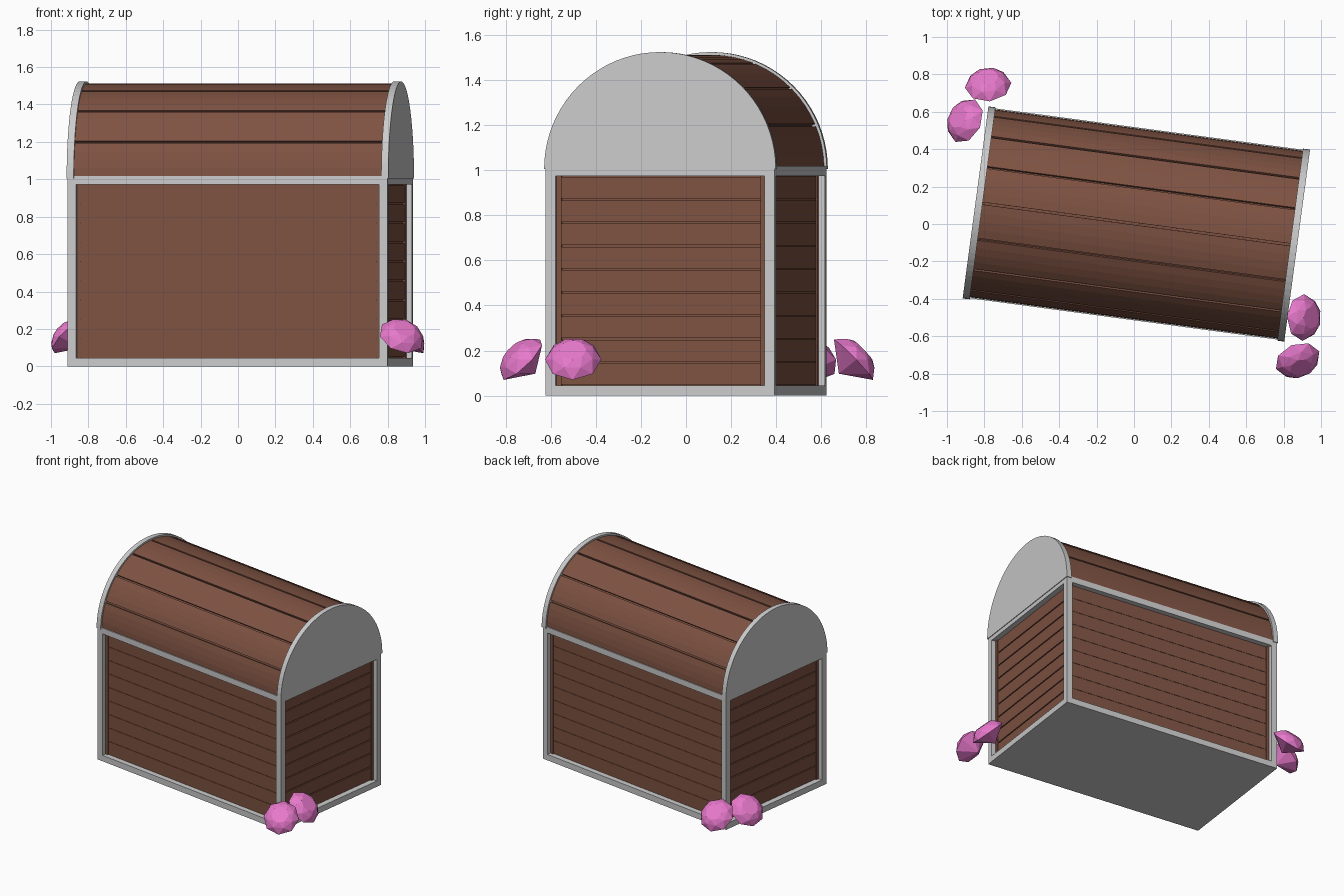
import bpy, bmesh, math
from mathutils import Matrix, Vector

if "Cube" in bpy.data.objects:
    bpy.data.objects.remove(bpy.data.objects["Cube"])

L, D = 1.725, 1.024          # chest length and depth
B = 0.045                    # frame bar thickness
TOP = 1.018                  # top of the box
LID_Z = 1.005                # base of the arched lid
TURN = Matrix.Translation((0.0125, 0, 0)) @ Matrix.Rotation(math.radians(-7.65), 4, 'Z')


def material(name, rgb):
    m = bpy.data.materials.new(name)
    m.diffuse_color = (*rgb, 1)
    m.use_nodes = True
    m.node_tree.nodes["Principled BSDF"].inputs["Base Color"].default_value = m.diffuse_color
    return m


wood = material("wood", (0.21, 0.085, 0.055))
pink = material("crystal_pink", (0.8, 0.19, 0.6))


def finish(name, bm, mat=None, matrix=TURN):
    bmesh.ops.recalc_face_normals(bm, faces=bm.faces)
    me = bpy.data.meshes.new(name)
    bm.to_mesh(me)
    bm.free()
    if mat:
        me.materials.append(mat)
    ob = bpy.data.objects.new(name, me)
    ob.matrix_world = matrix
    bpy.context.collection.objects.link(ob)
    return ob


def box(bm, x0, x1, y0, y1, z0, z1):
    m = Matrix.Translation(((x0 + x1) / 2, (y0 + y1) / 2, (z0 + z1) / 2)) \
        @ Matrix.Diagonal((x1 - x0, y1 - y0, z1 - z0, 1))
    bmesh.ops.create_cube(bm, size=1, matrix=m)


def extrude_x(bm, profile, x0, x1):
    """Sweep a closed (y, z) profile along x."""
    face = bm.faces.new([bm.verts.new((x0, y, z)) for y, z in profile])
    ext = bmesh.ops.extrude_face_region(bm, geom=[face], use_keep_orig=True)
    verts = [v for v in ext["geom"] if isinstance(v, bmesh.types.BMVert)]
    bmesh.ops.translate(bm, verts=verts, vec=(x1 - x0, 0, 0))


def arc(r, a0, a1, n):
    return [(r * math.cos(a0 + (a1 - a0) * i / n),
             LID_Z + r * math.sin(a0 + (a1 - a0) * i / n)) for i in range(n + 1)]


hx, hy = L / 2, D / 2

# Grey frame: four posts, top rails and bottom rails
bm = bmesh.new()
for s in (-1, 1):
    xs = sorted((s * hx, s * (hx - B)))
    ys = sorted((s * hy, s * (hy - B)))
    for t in (-1, 1):
        box(bm, *xs, *sorted((t * hy, t * (hy - B))), 0, TOP)
    for z0, z1 in ((0, B), (TOP - B, TOP)):
        box(bm, -hx + B, hx - B, *ys, z0, z1)
        box(bm, *xs, -hy + B, hy - B, z0, z1)
finish("frame", bm)

# Flat base
bm = bmesh.new()
box(bm, -hx + B, hx - B, -hy + B, hy - B, 0, 0.04)
finish("base", bm)

# Wooden walls: stacked planks in front of a backing board
ROWS = 9
z_low, z_high = B, TOP - B
step = (z_high - z_low) / ROWS
for name, axis, s in (("front_wall", 'y', -1), ("back_wall", 'y', 1),
                      ("left_wall", 'x', -1), ("right_wall", 'x', 1)):
    bm = bmesh.new()
    long_side = axis == 'y'
    half = hy if long_side else hx
    groove, gap = (0.003, 0.004) if long_side else (0.01, 0.008)
    outer = half - 0.037

    def slab(d0, d1, z0, z1):
        d = sorted((s * d0, s * d1))
        if long_side:
            box(bm, -hx + 0.03, hx - 0.03, *d, z0, z1)
        else:
            box(bm, *d, -hy + 0.03, hy - 0.03, z0, z1)

    slab(outer - 0.03, outer - groove, z_low, z_high)
    for i in range(ROWS):
        slab(outer - groove - 0.005, outer, z_low + i * step + gap / 2,
             z_low + (i + 1) * step - gap / 2)
    finish(name, bm, wood)

# Arched lid: eight curved planks over a recessed core
bm = bmesh.new()
cx = hx - 0.02
extrude_x(bm, arc(0.49, 0, math.pi, 32), -cx, cx)
PLANKS = 8
for i in range(PLANKS):
    a0 = math.pi * i / PLANKS + 0.012
    a1 = math.pi * (i + 1) / PLANKS - 0.012
    extrude_x(bm, arc(0.506, a0, a1, 4) + arc(0.48, a1, a0, 4), -cx, cx)
finish("lid_planks", bm, wood)

# Grey half-round ends of the lid
for name, s in (("lid_end_left", -1), ("lid_end_right", 1)):
    bm = bmesh.new()
    extrude_x(bm, arc(0.518, 0, math.pi, 40), s * (hx + 0.005), s * (hx - 0.033))
    finish(name, bm)


# Faceted crystals at two opposite corners
def crystal(name, x, y, azimuth):
    a, e = math.radians(azimuth), math.radians(44)
    axis = Vector((math.cos(a) * math.cos(e), math.sin(a) * math.cos(e), math.sin(e)))
    bm = bmesh.new()
    n = 8
    for r, z, off in ((0.125, 0, 0), (0.095, 0.04, 0.5), (0.06, 0.06, 0)):
        for i in range(n):
            t = 2 * math.pi * (i + off) / n
            bm.verts.new((r * math.cos(t), r * math.sin(t), z))
    bm.verts.new((0, 0, -0.09))
    bmesh.ops.convex_hull(bm, input=bm.verts)
    m = Matrix.Translation((x, y, 0.16)) @ axis.to_track_quat('Z', 'Y').to_matrix().to_4x4()
    finish(name, bm, pink, m)


crystal("crystal_right_a", 0.905, -0.50, -2)
crystal("crystal_right_b", 0.875, -0.728, -68)
crystal("crystal_left_a", -0.902, 0.552, 155)
crystal("crystal_left_b", -0.78, 0.742, 96)
